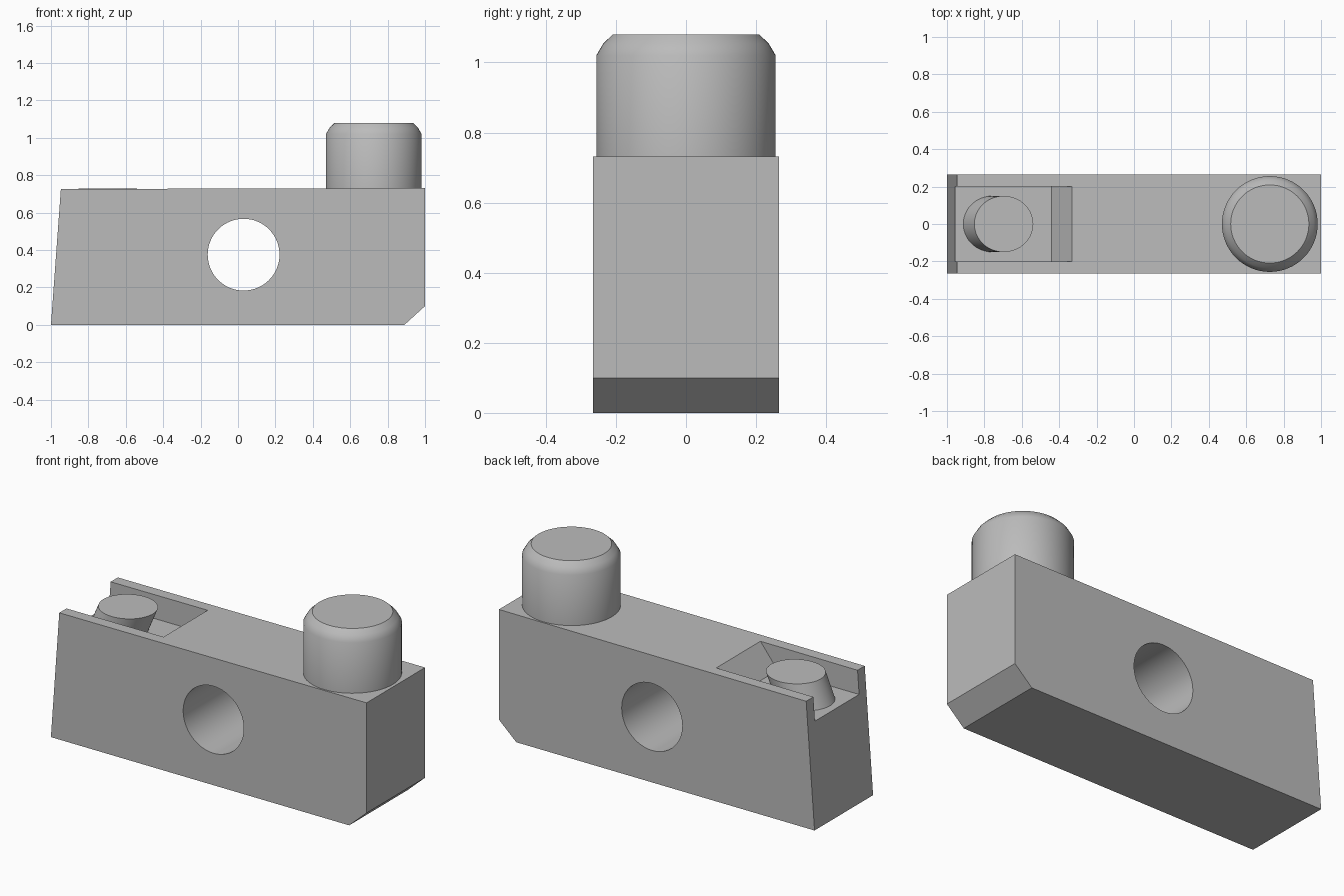
import bpy, bmesh, math
from mathutils import Matrix, Vector

cube = bpy.data.objects.get("Cube")
if cube:
    bpy.data.objects.remove(cube, do_unlink=True)

GREY = (0.5, 0.5, 0.5, 1)
grey = bpy.data.materials.new("plain grey")
grey.use_nodes = True
grey.diffuse_color = GREY
grey.node_tree.nodes["Principled BSDF"].inputs["Base Color"].default_value = GREY


def finish(name, bm):
    bmesh.ops.recalc_face_normals(bm, faces=bm.faces)
    mesh = bpy.data.meshes.new(name)
    bm.to_mesh(mesh)
    bm.free()
    mesh.materials.append(grey)
    obj = bpy.data.objects.new(name, mesh)
    bpy.context.collection.objects.link(obj)
    return obj


def prism(name, profile, half_width):
    """Side profile in x, z extruded across y."""
    bm = bmesh.new()
    face = bm.faces.new([bm.verts.new((x, -half_width, z)) for x, z in profile])
    extruded = bmesh.ops.extrude_face_region(bm, geom=[face])["geom"]
    verts = [g for g in extruded if isinstance(g, bmesh.types.BMVert)]
    bmesh.ops.translate(bm, verts=verts, vec=(0, 2 * half_width, 0))
    return finish(name, bm)


def cylinder(name, radius, depth, matrix):
    bm = bmesh.new()
    bmesh.ops.create_cone(bm, cap_ends=True, segments=64, radius1=radius,
                          radius2=radius, depth=depth, matrix=matrix)
    return finish(name, bm)


def select_only(obj):
    bpy.ops.object.select_all(action='DESELECT')
    obj.select_set(True)
    bpy.context.view_layer.objects.active = obj


def cut(obj, cutter):
    mod = obj.modifiers.new("cut", 'BOOLEAN')
    mod.operation, mod.solver, mod.object = 'DIFFERENCE', 'EXACT', cutter
    select_only(obj)
    bpy.ops.object.modifier_apply(modifier=mod.name)
    bpy.data.objects.remove(cutter, do_unlink=True)


# Block with a leaning end and a chamfered lower corner
body = prism("body", [(-1, 0), (0.89, 0), (1, 0.1), (1, 0.731), (-0.947, 0.726)], 0.265)

# Cross hole through the block
cut(body, cylinder("hole_cutter", 0.192, 1,
                   Matrix.Translation((0.03, 0, 0.375)) @ Matrix.Rotation(math.pi / 2, 4, 'X')))

# Open-ended slot with a sloping inner wall
cut(body, prism("slot_cutter", [(-1.2, 0.59), (-0.44, 0.59), (-0.22, 0.87), (-1.2, 0.87)], 0.2))

# Slanted peg standing in the slot, with a level top
FLOOR, TOP, LEAN = 0.58, 0.728, 0.43
shear = Matrix.Identity(4)
shear[0][2] = LEAN
height = TOP - FLOOR
centre = Vector((-0.696 - LEAN * height / 2, 0, FLOOR + height / 2))
peg = cylinder("slanted_peg", 0.15, height,
               Matrix.Translation(centre) @ shear @ Matrix.Diagonal((1.05, 1, 1, 1)))

# Round button with a softened rim
bm = bmesh.new()
rim = [(0, 0.72), (0.256, 0.72), (0.256, 1.02), (0.236, 1.054), (0.209, 1.08), (0, 1.08)]
verts = [bm.verts.new((r, 0, z)) for r, z in rim]
edges = [bm.edges.new(pair) for pair in zip(verts, verts[1:])]
bmesh.ops.spin(bm, geom=verts + edges, cent=(0, 0, 0), axis=(0, 0, 1),
               angle=math.tau, steps=64)
bmesh.ops.remove_doubles(bm, verts=bm.verts, dist=0.0001)
bmesh.ops.translate(bm, verts=bm.verts, vec=(0.726, 0, 0))
button = finish("round_button", bm)

for obj in (body, peg, button):
    select_only(obj)
    bpy.ops.object.shade_smooth_by_angle(angle=math.radians(36))
